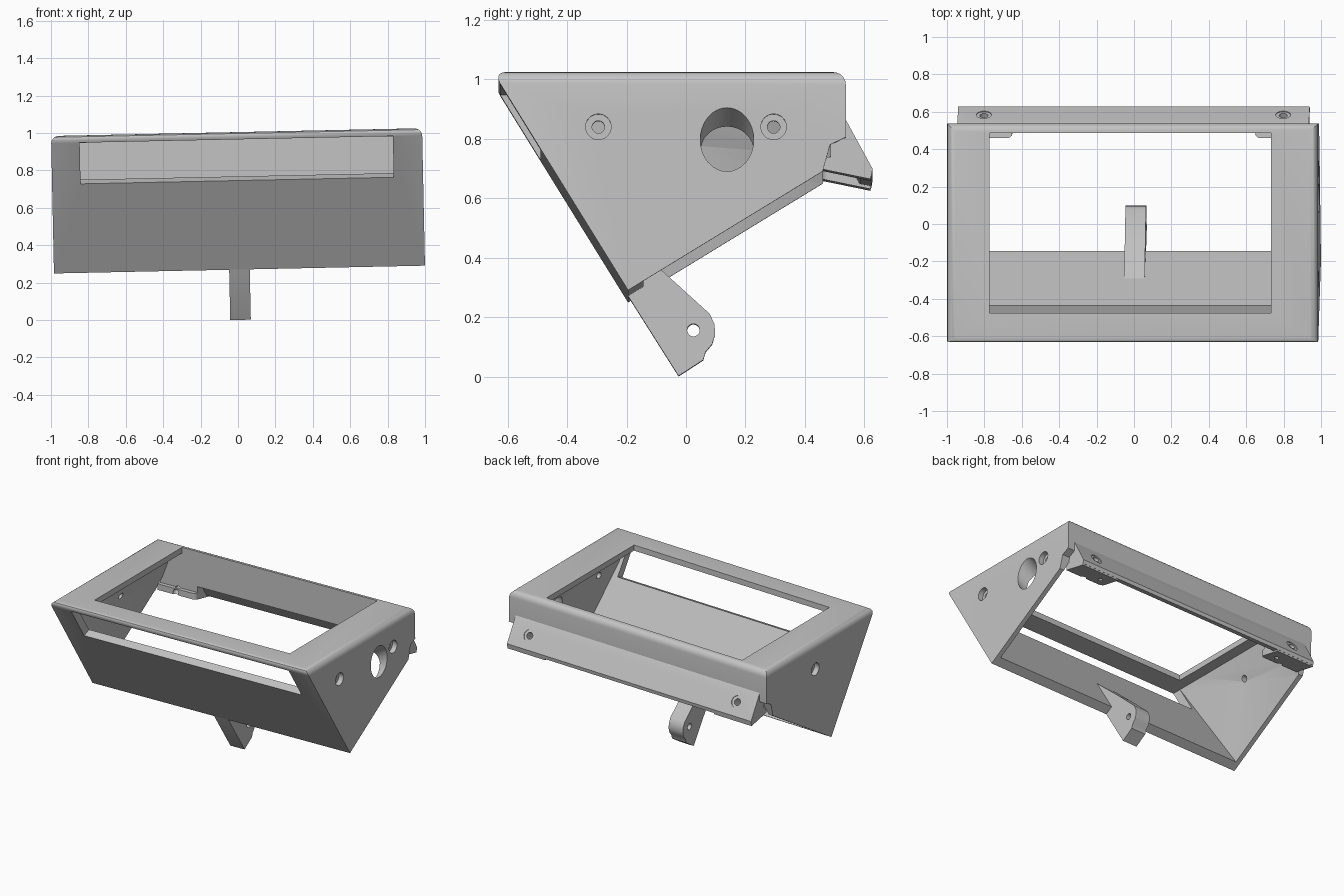
import bpy, bmesh, math
from mathutils import Matrix, Vector

if "Cube" in bpy.data.objects:
    bpy.data.objects.remove(bpy.data.objects["Cube"])

# One plain grey plastic
grey = bpy.data.materials.new("grey_plastic")
grey.use_nodes = True
grey.diffuse_color = (0.55, 0.55, 0.55, 1)
grey.node_tree.nodes["Principled BSDF"].inputs["Base Color"].default_value = grey.diffuse_color

# The whole housing leans slightly sideways
TILT = Matrix.Translation((0.0135, 0, 0)) @ Matrix.Rotation(-0.021, 4, 'Y')


def finish(name, bm):
    bmesh.ops.recalc_face_normals(bm, faces=bm.faces)
    mesh = bpy.data.meshes.new(name)
    bm.to_mesh(mesh)
    bm.free()
    mesh.materials.append(grey)
    obj = bpy.data.objects.new(name, mesh)
    bpy.context.collection.objects.link(obj)
    obj.matrix_world = TILT
    return obj


def prism_mesh(profile, x0, x1):
    """Extrude a (y, z) profile along x."""
    bm = bmesh.new()
    face = bm.faces.new([bm.verts.new((x0, y, z)) for y, z in profile])
    new = bmesh.ops.extrude_face_region(bm, geom=[face])["geom"]
    verts = [v for v in new if isinstance(v, bmesh.types.BMVert)]
    bmesh.ops.translate(bm, vec=(x1 - x0, 0, 0), verts=verts)
    return bm


def prism(name, profile, x0, x1):
    return finish(name, prism_mesh(profile, x0, x1))


def drill(centre, axis, radius, length):
    bm = bmesh.new()
    turn = Vector(axis).to_track_quat('Z', 'Y').to_matrix().to_4x4()
    bmesh.ops.create_cone(bm, cap_ends=True, segments=32, radius1=radius, radius2=radius,
                          depth=length, matrix=Matrix.Translation(centre) @ turn)
    return finish("cutter", bm)


def screw_hole(centre, axis):
    """Through hole with a wider counterbore at the surface."""
    return [drill(centre, axis, 0.021, 0.5), drill(centre, axis, 0.043, 0.07)]


def cut(obj, cutters):
    for c in cutters:
        c.hide_render = True
        mod = obj.modifiers.new("cut", 'BOOLEAN')
        mod.operation = 'DIFFERENCE'
        mod.solver = 'EXACT'
        mod.object = c
    bpy.context.view_layer.update()
    graph = bpy.context.evaluated_depsgraph_get()
    mesh = bpy.data.meshes.new_from_object(obj.evaluated_get(graph))
    obj.modifiers.clear()
    obj.data = mesh
    for c in cutters:
        bpy.data.objects.remove(c)


# Wedge housing with rounded top rim
W = 0.992
outer = [(-0.195, 0.27), (0.46, 0.67), (0.485, 0.76), (0.538, 0.785), (0.538, 1.005), (-0.65, 1.005)]
bm = prism_mesh(outer, -W, W)
rim = [e for e in bm.edges if all(v.co.z > 1 for v in e.verts)]
bmesh.ops.bevel(bm, geom=rim, offset=0.043, segments=5, profile=0.5, affect='EDGES')
housing = finish("housing", bm)

# Cavity: flares out toward the open underside
bm = bmesh.new()
lower = [(-0.13, 0.28), (0.487, 0.655)]
upper = [(-0.406, 0.72), (-0.56, 0.965), (0.487, 0.965), (0.487, 0.80)]
for pts, half in ((lower, 0.965), (upper, 0.84)):
    for y, z in pts:
        for side in (-1, 1):
            bm.verts.new((side * half, y, z))
bmesh.ops.convex_hull(bm, input=bm.verts)
cavity = finish("cutter", bm)

# Top window, front slot, side holes
window = prism("cutter", [(-0.475, 0.9), (0.487, 0.9), (0.487, 1.1), (-0.475, 1.1)], -0.765, 0.74)
slot = prism("cutter", [(-0.6, 0.70), (-0.36, 0.80), (-0.36, 0.966), (-0.75, 0.966)], -0.84, 0.835)
cutters = [cavity, window, slot]
for y in (-0.295, 0.295):
    cutters += screw_hole((W, y, 0.82), (1, 0, 0))
cutters += screw_hole((-W, 0, 0.82), (1, 0, 0))
cutters.append(drill((W, 0.138, 0.777), (0.84, 0, 0.545), 0.09, 0.7))
cut(housing, cutters)


def flange_holes(side):
    """Screw hole square to the sloped flange, counterbored outside."""
    axis = (0, 0.87, 0.49)
    return [drill((side * 0.8, 0.585, 0.76), axis, 0.022, 0.4),
            drill((side * 0.8, 0.615, 0.777), axis, 0.04, 0.08)]


# Sloped rear flange
flange = prism("rear_flange", [(0.515, 0.875), (0.535, 0.85), (0.628, 0.68), (0.624, 0.655),
                               (0.585, 0.662), (0.487, 0.82)], -0.94, 0.94)
cut(flange, flange_holes(1) + flange_holes(-1))

# Solid corner brackets behind the flange ends, with a rounded inner tab
for name, side in (("left_corner_bracket", 1), ("right_corner_bracket", -1)):
    bm = prism_mesh([(0.487, 0.82), (0.53, 0.85), (0.626, 0.68), (0.621, 0.645), (0.46, 0.678),
                     (0.46, 0.72), (0.487, 0.72)], side * 0.65, side * 0.94)
    tab = [e for e in bm.edges if all(abs(v.co.x) < 0.66 and v.co.y < 0.47 for v in e.verts)]
    bmesh.ops.bevel(bm, geom=tab, offset=0.025, segments=5, profile=0.5, affect='EDGES')
    bracket = finish(name, bm)
    cut(bracket, flange_holes(side) + [drill((side * 0.72, 0.53, 0.66), (0, 0.2, 1), 0.015, 0.1)])

# Hinge arm hanging from the front panel
arm = prism("hinge_arm", [(-0.195, 0.27), (-0.025, 0.001), (0.058, 0.055), (0.066, 0.082), (0.088, 0.108),
                          (0.098, 0.14), (0.096, 0.175), (0.08, 0.21), (-0.08, 0.355), (-0.295, 0.54)],
            -0.055, 0.055)
cut(arm, [drill((0, 0.025, 0.155), (1, 0, 0), 0.021, 0.5)])

# Smooth rounded parts, keep real edges sharp
parts = [o for o in bpy.context.collection.objects if o.type == 'MESH']
for obj in parts:
    obj.select_set(True)
bpy.context.view_layer.objects.active = housing
bpy.ops.object.shade_smooth_by_angle(angle=math.radians(30))
